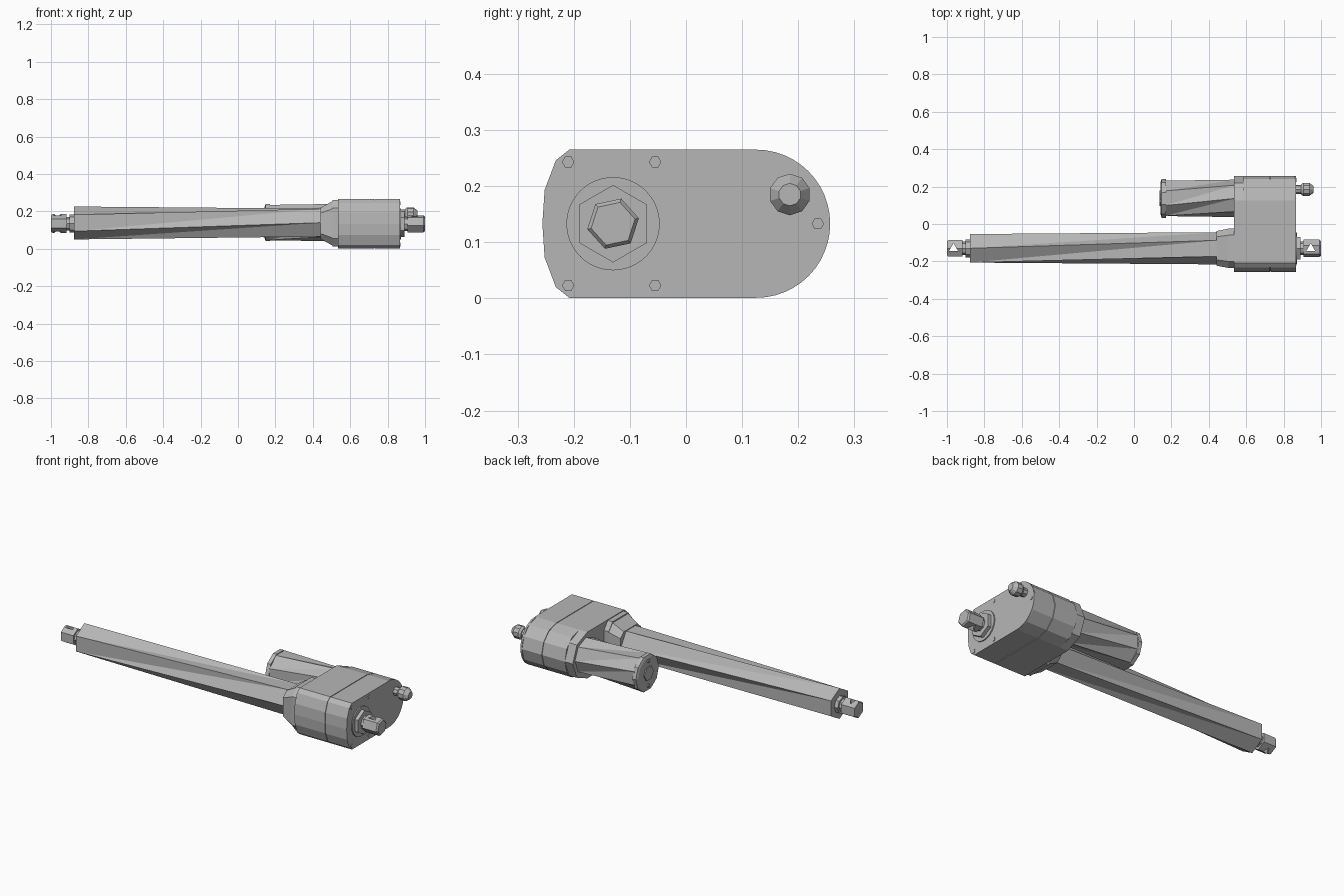
import bpy, bmesh
from math import pi, sin, cos, radians

cube = bpy.data.objects.get("Cube")
if cube:
    bpy.data.objects.remove(cube, do_unlink=True)


def material(name, value):
    m = bpy.data.materials.new(name)
    m.use_nodes = True
    m.diffuse_color = (value, value, value, 1)
    m.node_tree.nodes["Principled BSDF"].inputs["Base Color"].default_value = m.diffuse_color
    return m


GREY = material("plain grey", 0.47)


def ring(y, z, r, sides, turn=0):
    """Regular polygon in the YZ plane; turn is in degrees from +y."""
    return [(y + r * cos(2 * pi * i / sides + radians(turn)),
             z + r * sin(2 * pi * i / sides + radians(turn))) for i in range(sides)]


def loft(name, sections, slanted=False):
    """Join YZ outlines along x and cap both ends; slanted splits each side on its long diagonal."""
    bm = bmesh.new()
    loops = [[bm.verts.new((x, y, z)) for y, z in pts] for x, pts in sections]
    for a, b in zip(loops, loops[1:]):
        n = len(a)
        for i in range(n):
            j = (i + 1) % n
            if slanted:
                bm.faces.new((a[i], a[j], b[i]))
                bm.faces.new((a[j], b[j], b[i]))
            else:
                bm.faces.new((a[i], a[j], b[j], b[i]))
    bm.faces.new(loops[0])
    bm.faces.new(loops[-1])
    bmesh.ops.recalc_face_normals(bm, faces=bm.faces)
    mesh = bpy.data.meshes.new(name)
    bm.to_mesh(mesh)
    bm.free()
    mesh.materials.append(GREY)
    obj = bpy.data.objects.new(name, mesh)
    bpy.context.collection.objects.link(obj)
    return obj


def turned(name, y, z, sides, steps, turn=0):
    """Stack of (x, radius) steps about one axis."""
    return loft(name, [(x, ring(y, z, r, sides, turn)) for x, r in steps])


def housing_outline(arc_steps, inset=0.0):
    """Chamfered front end and half-round back end."""
    mid, h = 0.133, 0.132 - inset
    upper = [(-0.256 + inset, 0.0), (-0.252 + inset, 0.06),
             (-0.232 + inset, 0.113), (-0.208, h)]
    front = [(y, -z) for y, z in upper[:0:-1]] + upper
    arc = [(0.125 + h * sin(pi * i / arc_steps), h * cos(pi * i / arc_steps))
           for i in range(arc_steps + 1)]
    return [(y, mid + z) for y, z in front + arc]


ROD_Y, ROD_Z = -0.13, 0.135
MOTOR_Y, MOTOR_Z = 0.137, 0.14

# Gear housing with a thin seam, a smooth end plate and a coarser motor side
full, seam = housing_outline(6), housing_outline(6, 0.004)
loft("housing", [(0.585, full), (0.727, full), (0.727, seam), (0.731, seam),
                 (0.731, full), (0.855, full)])
plate = housing_outline(24)
loft("housing_end_plate", [(0.855, plate), (0.865, plate)])
coarse = housing_outline(4)
loft("housing_motor_side", [(0.535, coarse), (0.585, coarse)])

# Tube mounting flange, flaring into the housing
corner = [(0.105, 0.082), (0.07, 0.125)]
corner += [(-y, z) for y, z in reversed(corner)]
corner += [(-y, -z) for y, z in corner]


def flange(fy, fz):
    return [(ROD_Y + y * fy, 0.136 + z * fz) for y, z in corner]


loft("tube_flange", [(0.44, flange(0.88, 0.66)), (0.505, flange(1, 0.95)),
                     (0.505, flange(1, 1)), (0.536, flange(1, 1))])

# Long six-sided tube with a twist
loft("outer_tube", [(-0.878, ring(ROD_Y, 0.138, 0.088, 6, 30)),
                    (0.45, ring(ROD_Y, 0.14, 0.086, 6, 0))], True)

# Motor body and end cap
loft("motor_body", [(0.165, ring(MOTOR_Y, MOTOR_Z, 0.102, 8, 22)),
                    (0.54, ring(MOTOR_Y, MOTOR_Z, 0.1, 8, 0))], True)
turned("motor_end_cap", MOTOR_Y, MOTOR_Z, 10,
       [(0.143, 0.09), (0.148, 0.104), (0.17, 0.104)])
turned("motor_end_boss", MOTOR_Y, MOTOR_Z, 6, [(0.137, 0.042), (0.15, 0.042)])
for i, side in enumerate((-1, 1)):
    turned(f"motor_bolt_{i + 1}", MOTOR_Y, MOTOR_Z + side * 0.07, 6,
           [(0.136, 0.01), (0.15, 0.01)])


def drill(obj, x):
    """Three-sided pin hole through the rod end, along z."""
    bpy.ops.mesh.primitive_cylinder_add(vertices=3, radius=0.027, depth=0.4,
                                        location=(x, ROD_Y, ROD_Z))
    cutter = bpy.context.object
    mod = obj.modifiers.new("pin hole", 'BOOLEAN')
    mod.object, mod.solver = cutter, 'EXACT'
    bpy.context.view_layer.objects.active = obj
    bpy.ops.object.modifier_apply(modifier=mod.name)
    bpy.data.objects.remove(cutter, do_unlink=True)


# Front rod: collar, neck and drilled end
turned("rod_collar", ROD_Y, ROD_Z, 8, [(-0.9, 0.048), (-0.87, 0.048)])
turned("rod_neck", ROD_Y, ROD_Z, 8, [(-0.93, 0.036), (-0.89, 0.036)])
rod_end = turned("rod_end", ROD_Y, ROD_Z, 6, [(-1.0, 0.044), (-0.992, 0.05), (-0.918, 0.05)], 30)
drill(rod_end, -0.965)

# Rear mount: ring, hexagon nut and drilled end
turned("rear_ring", ROD_Y, 0.133, 72, [(0.86, 0.083), (0.871, 0.083)])
turned("rear_nut", ROD_Y, 0.133, 6, [(0.865, 0.069), (0.891, 0.069)], 30)
turned("rear_neck", ROD_Y, 0.133, 8, [(0.885, 0.037), (0.92, 0.037)])
rear_end = turned("rear_end", ROD_Y, 0.133, 6, [(0.906, 0.047), (0.992, 0.047), (1.0, 0.04)], 12)
drill(rear_end, 0.945)

# Cable gland on the end plate
turned("cable_gland_neck", 0.185, 0.185, 8, [(0.86, 0.024), (0.905, 0.024)])
turned("cable_gland", 0.185, 0.185, 10,
       [(0.893, 0.028), (0.905, 0.037), (0.937, 0.037), (0.959, 0.02)], 18)

# End plate screws
screws = [(y, z) for y in (-0.21, -0.055) for z in (0.023, 0.243)] + [(0.235, 0.133)]
for i, (y, z) in enumerate(screws):
    turned(f"plate_screw_{i + 1}", y, z, 6, [(0.86, 0.011), (0.868, 0.011)])
